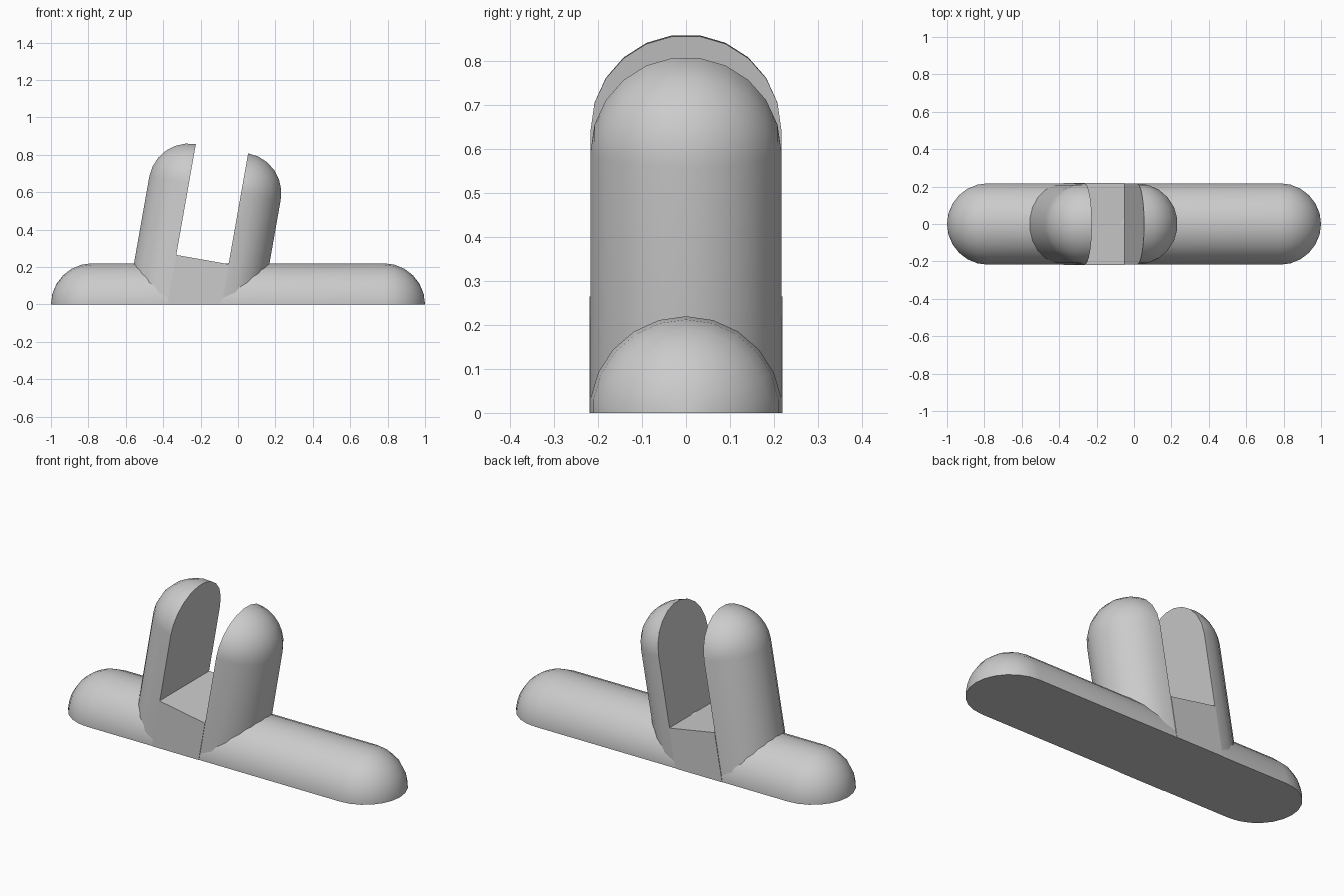
import bpy, bmesh, math
from mathutils import Vector

if "Cube" in bpy.data.objects:
    bpy.data.objects.remove(bpy.data.objects["Cube"])

grey = bpy.data.materials.new("light_grey")
grey.diffuse_color = (0.6, 0.6, 0.6, 1)
grey.use_nodes = True
grey.node_tree.nodes["Principled BSDF"].inputs["Base Color"].default_value = grey.diffuse_color

TILT = math.radians(10)
U = Vector((math.cos(TILT), 0, -math.sin(TILT)))   # across the slot
W = Vector((math.sin(TILT), 0, math.cos(TILT)))    # up along the fork
Y = Vector((0, 1, 0))
CENTRE = Vector((-0.123, 0, 0.621))                # midway between the dome centres
HALF_SLOT = 0.142
STEP = math.pi / 11                                # 22-sided round sections


def to_ground(p):
    """Slide a point along the fork axis to z = 0."""
    return p - W * (p.z / W.z)


def loft(bm, rows):
    """Join rows of points with faces and return the vertex rows."""
    vr = [[bm.verts.new(p) for p in row] for row in rows]
    for a, b in zip(vr, vr[1:]):
        for i in range(len(a) - 1):
            bm.faces.new((a[i], a[i + 1], b[i + 1], b[i]))
    return vr


def finish(name, bm):
    bmesh.ops.remove_doubles(bm, verts=bm.verts, dist=1e-5)
    bmesh.ops.dissolve_degenerate(bm, edges=bm.edges, dist=1e-6)
    bmesh.ops.recalc_face_normals(bm, faces=bm.faces)
    me = bpy.data.meshes.new(name)
    bm.to_mesh(me)
    bm.free()
    me.materials.append(grey)
    ob = bpy.data.objects.new(name, me)
    bpy.context.collection.objects.link(ob)
    bpy.ops.object.select_all(action='DESELECT')
    ob.select_set(True)
    bpy.context.view_layer.objects.active = ob
    bpy.ops.object.shade_smooth_by_angle(angle=math.radians(30))


# Base: half capsule lying along x, flat underneath
R = 0.22
side = R * math.cos(STEP / 2)
section = [(side, 0)]
section += [(R * math.cos(STEP * (k + 0.5)), R * math.sin(STEP * (k + 0.5))) for k in range(11)]
section += [(-side, 0)]
cap = [(0.78 + R * math.sin(k * math.pi / 12), max(0, math.cos(k * math.pi / 12))) for k in range(7)]
stations = [(-x, s) for x, s in reversed(cap)] + cap
bm = bmesh.new()
rows = loft(bm, [[(x, y * s, z * s) for y, z in section] for x, s in stations])
bm.faces.new([r[0] for r in rows] + [r[-1] for r in reversed(rows)])
finish("base", bm)


# Prongs: half-round posts with quarter-sphere tops, flat towards the slot
def prong(name, sign):
    r = 0.217
    c = CENTRE + U * HALF_SLOT * sign
    rows = []
    for k in range(7):
        phi = k * math.pi / 12
        out = U * sign * math.sin(phi) + W * math.cos(phi)
        rows.append([c + Y * r * math.cos(t * STEP) + out * r * math.sin(t * STEP)
                     for t in range(12)])
    rows.append([to_ground(p) for p in rows[-1]])
    bm = bmesh.new()
    vr = loft(bm, rows)
    bm.faces.new(vr[-1])
    bm.faces.new(vr[0] + [vr[-1][-1], vr[-1][0]])
    finish(name, bm)


prong("left_prong", -1)
prong("right_prong", 1)

# Slot block: tilted solid filling the fork below the slot floor
bm = bmesh.new()
floor = CENTRE - W * 0.387
top = [floor + U * HALF_SLOT * s + Y * 0.22 * t for s, t in ((-1, -1), (1, -1), (1, 1), (-1, 1))]
vt = [bm.verts.new(p) for p in top]
vb = [bm.verts.new(to_ground(p)) for p in top]
bm.faces.new(vt)
bm.faces.new(vb[::-1])
for i in range(4):
    j = (i + 1) % 4
    bm.faces.new((vt[i], vb[i], vb[j], vt[j]))
finish("slot_block", bm)
